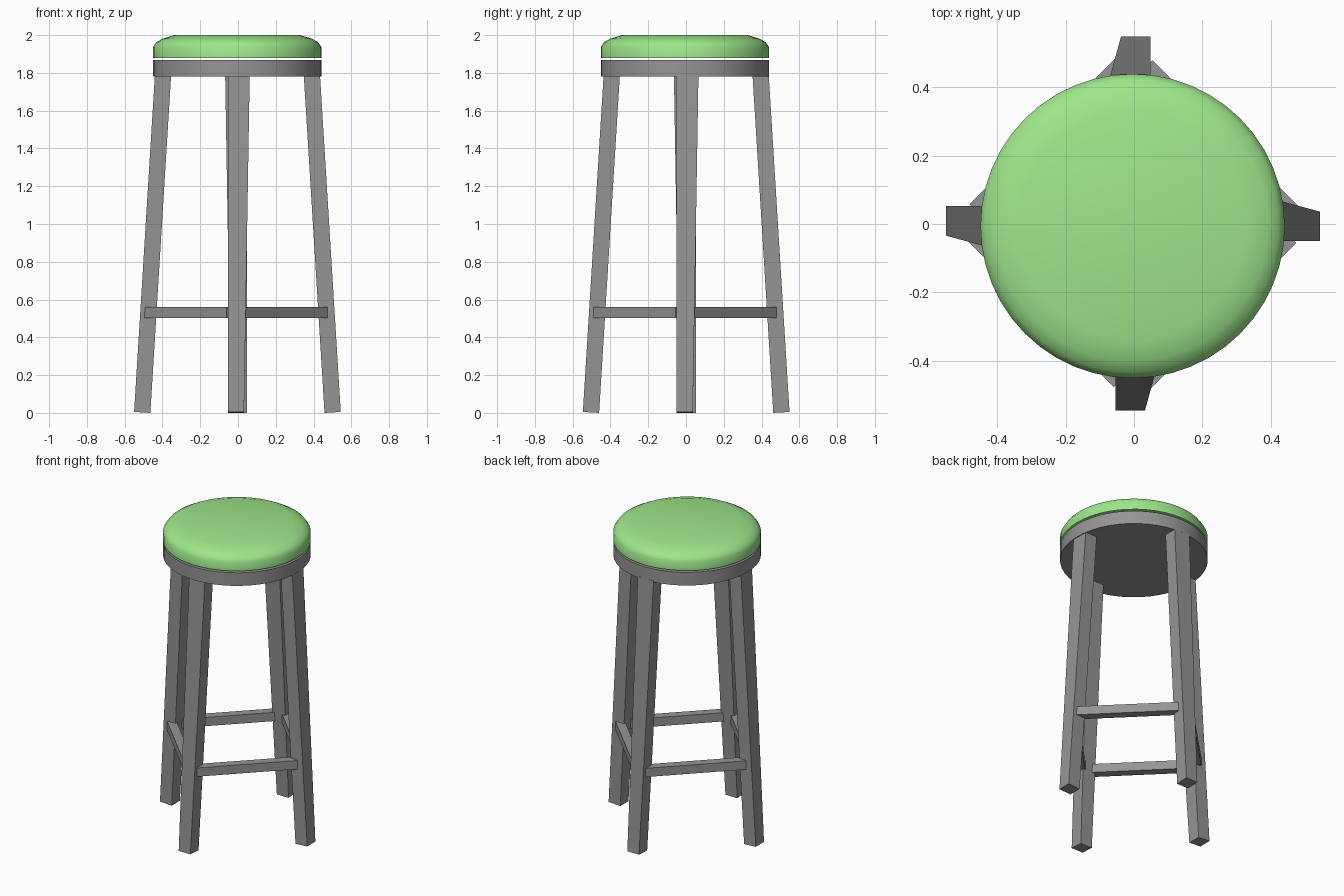
import bpy, bmesh, math
from mathutils import Matrix, Vector

if "Cube" in bpy.data.objects:
    bpy.data.objects.remove(bpy.data.objects["Cube"])

CENTRE = Vector((-0.003, 0.001, 0.0))


def material(name, colour):
    mat = bpy.data.materials.new(name)
    mat.diffuse_color = colour
    mat.use_nodes = True
    mat.node_tree.nodes["Principled BSDF"].inputs["Base Color"].default_value = mat.diffuse_color
    return mat


GREEN = material("green_padding", (0.34, 0.80, 0.26, 1))
GREY = material("dark_grey_frame", (0.30, 0.30, 0.30, 1))


def add_object(name, bm, mat, smooth=False):
    bmesh.ops.recalc_face_normals(bm, faces=bm.faces)
    mesh = bpy.data.meshes.new(name)
    bm.to_mesh(mesh)
    bm.free()
    mesh.materials.append(mat)
    ob = bpy.data.objects.new(name, mesh)
    bpy.context.collection.objects.link(ob)
    if smooth:
        bpy.ops.object.select_all(action='DESELECT')
        bpy.context.view_layer.objects.active = ob
        ob.select_set(True)
        bpy.ops.object.shade_smooth_by_angle(angle=math.radians(50))
    return ob


def lathe(name, profile, centre, mat, bottom=True, steps=48):
    """Spin an (r, z) profile and cap its ends."""
    bm = bmesh.new()
    rings = []
    for r, z in profile:
        rings.append([bm.verts.new((centre[0] + r * math.cos(2 * math.pi * i / steps),
                                    centre[1] + r * math.sin(2 * math.pi * i / steps), z))
                      for i in range(steps)])
    for a, b in zip(rings, rings[1:]):
        for i in range(steps):
            j = (i + 1) % steps
            bm.faces.new((a[i], a[j], b[j], b[i]))
    if bottom:
        bm.faces.new(rings[0])
    bm.faces.new(rings[-1])
    return add_object(name, bm, mat, smooth=True)


def box(name, bottom, top, turn):
    """Box between two four-corner outlines, turned about the stool's axis."""
    bm = bmesh.new()
    m = Matrix.Translation(CENTRE) @ Matrix.Rotation(turn, 4, 'Z')
    a = [bm.verts.new(m @ Vector(p)) for p in bottom]
    b = [bm.verts.new(m @ Vector(p)) for p in top]
    bm.faces.new(a)
    bm.faces.new(b)
    for i in range(4):
        j = (i + 1) % 4
        bm.faces.new((a[i], a[j], b[j], b[i]))
    return add_object(name, bm, GREY)


# Round seat base and padded cushion (open underneath)
seat_centre = (-0.004, -0.006)
lathe("seat_base", [(0.445, 1.781), (0.445, 1.868)], seat_centre, GREY)
lathe("seat_cushion",
      [(0.445, 1.88), (0.445, 1.937), (0.428, 1.963), (0.395, 1.981), (0.333, 2.0)],
      seat_centre, GREEN, bottom=False)

# Splayed legs (one side tapers) and the rails between them
for i, (leg, rail) in enumerate([("front", "front_right"), ("right", "back_right"),
                                 ("back", "back_left"), ("left", "front_left")]):
    turn = i * math.pi / 2
    box(leg + "_leg",
        [(-0.051, -0.547, 0.005), (0.035, -0.547, 0.005), (0.035, -0.461, 0), (-0.051, -0.461, 0)],
        [(-0.051, -0.437, 1.79), (0.065, -0.437, 1.79), (0.065, -0.351, 1.79), (-0.051, -0.351, 1.79)],
        turn)
    outline = [(-0.324, -0.378), (0.298, -0.378), (0.298, -0.322), (-0.324, -0.322)]
    box(rail + "_rail", [(x, y, 0.502) for x, y in outline],
        [(x, y, 0.56) for x, y in outline], turn + math.pi / 4)
